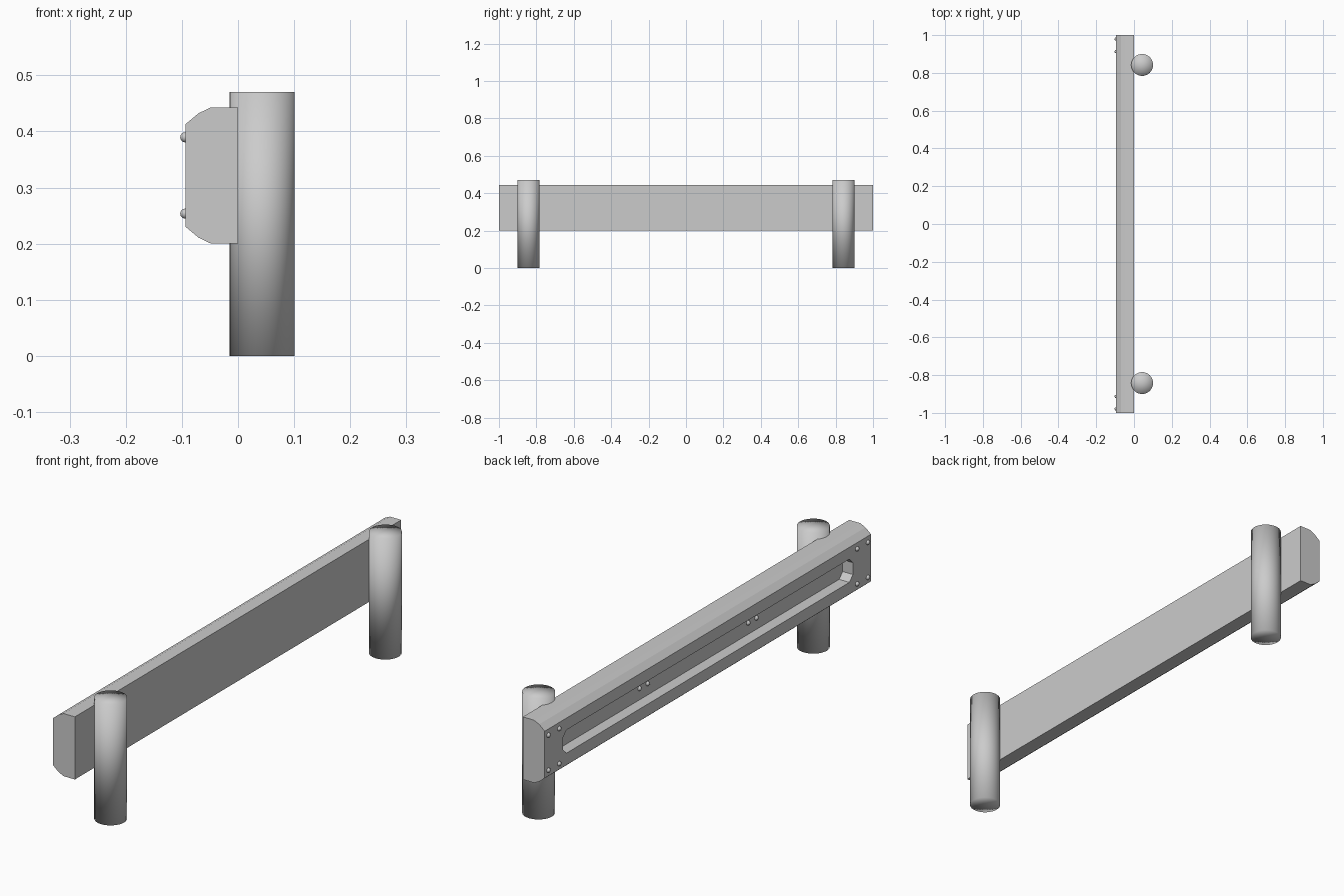
import bpy, bmesh

cube = bpy.data.objects.get("Cube")
if cube:
    bpy.data.objects.remove(cube)

FACE_X = -0.094    # slotted side of the rail
FLOOR_X = -0.05    # bottom of the slot
MID_Z = 0.3215     # rail centre height
SEAM = 1 / 3


def prism(name, points, offset):
    """Extrude a closed polygon along an offset vector."""
    bm = bmesh.new()
    base = bm.faces.new([bm.verts.new(p) for p in points])
    ext = bmesh.ops.extrude_face_region(bm, geom=[base])
    moved = [v for v in ext["geom"] if isinstance(v, bmesh.types.BMVert)]
    bmesh.ops.translate(bm, verts=moved, vec=offset)
    bmesh.ops.recalc_face_normals(bm, faces=bm.faces)
    mesh = bpy.data.meshes.new(name)
    bm.to_mesh(mesh)
    bm.free()
    obj = bpy.data.objects.new(name, mesh)
    bpy.context.collection.objects.link(obj)
    return obj


# Slot cutter with clipped corners
ey, ez, c = 0.889, 0.045, 0.022
quarter = [(ey, ez - c), (ey - c, ez)]
outline = (quarter + [(-y, z) for y, z in reversed(quarter)]
           + [(-y, -z) for y, z in quarter]
           + [(y, -z) for y, z in reversed(quarter)])
cutter = prism("slot_cutter", [(FLOOR_X, y, MID_Z + z) for y, z in outline],
               (-0.1, 0, 0))
cutter.hide_render = True

# Rail sections: chamfered profile, mirrored about the centre height
half = [(0, 0.1215), (-0.048, 0.1215), (-0.07, 0.111), (FACE_X, 0.091)]
profile = half + [(x, -z) for x, z in reversed(half)]
spans = {"rail_front": (-1, -SEAM), "rail_middle": (-SEAM, SEAM),
         "rail_back": (SEAM, 1)}
for name, (y0, y1) in spans.items():
    rail = prism(name, [(x, y0, MID_Z + z) for x, z in profile],
                 (0, y1 - y0, 0))
    cut = rail.modifiers.new("slot", "BOOLEAN")
    cut.operation = "DIFFERENCE"
    cut.solver = "EXACT"
    cut.object = cutter
    bpy.context.view_layer.objects.active = rail
    bpy.ops.object.modifier_apply(modifier=cut.name)
bpy.data.objects.remove(cutter)

# Posts
for side, label in ((-1, "front"), (1, "back")):
    bpy.ops.mesh.primitive_cylinder_add(
        vertices=32, radius=0.058, depth=0.47, end_fill_type="TRIFAN",
        location=(0.043, side * 0.842, 0.235))
    bpy.context.object.name = f"post_{label}"
    bpy.ops.object.shade_smooth()


def bolt(name, x, y, z):
    bpy.ops.mesh.primitive_uv_sphere_add(
        segments=12, ring_count=8, radius=0.009, location=(x, y, z))
    bpy.context.object.name = name
    bpy.ops.object.shade_smooth()


# Bolt heads: four at each end of the rail, a pair across each seam
for side, label in ((-1, "front"), (1, "back")):
    for y in (0.913, 0.979):
        for dz in (-0.068, 0.068):
            bolt(f"end_bolt_{label}", FACE_X, side * y, MID_Z + dz)
    for dy in (-0.025, 0.025):
        bolt(f"seam_bolt_{label}", FLOOR_X, side * SEAM + dy, MID_Z)
